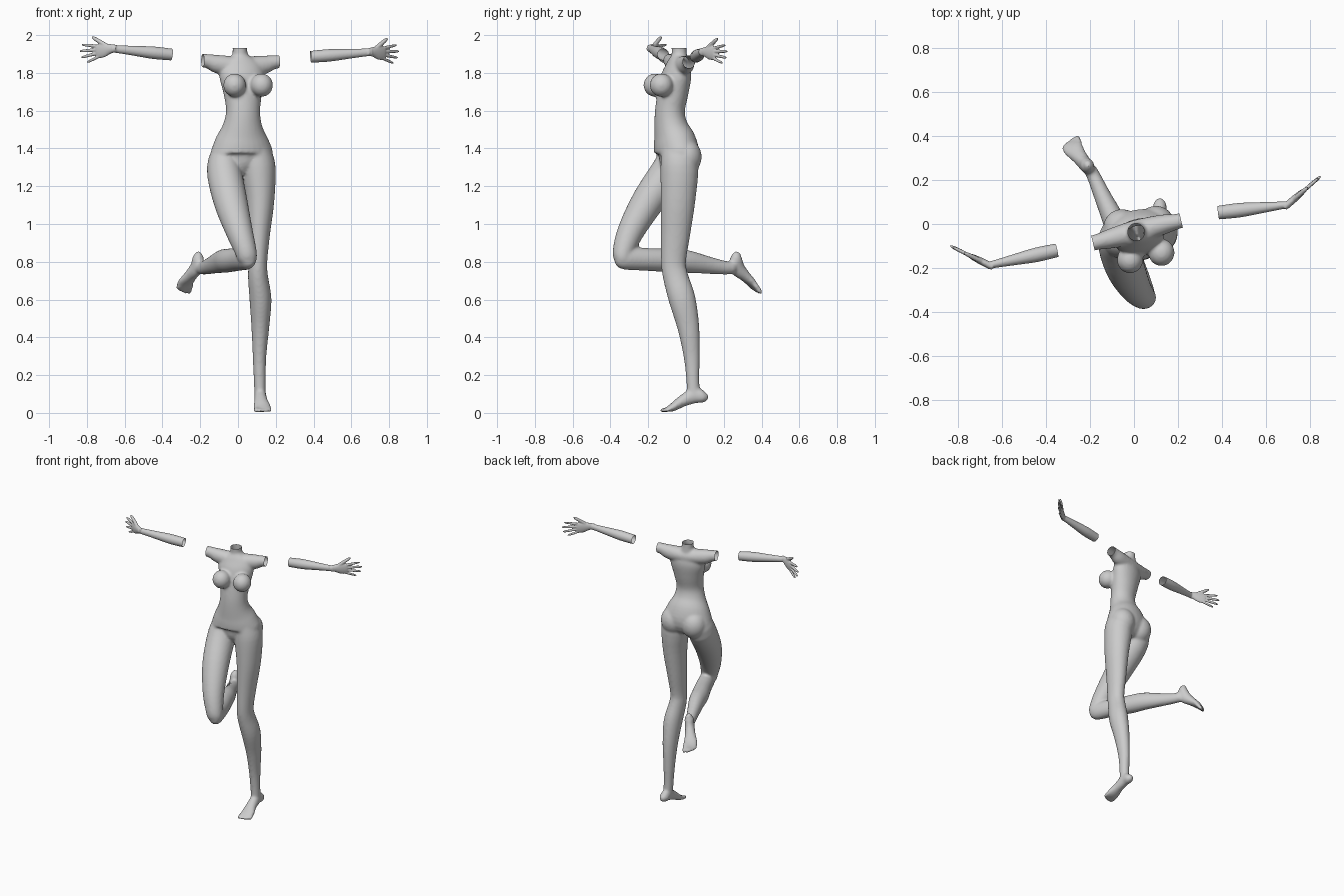
import bpy, bmesh, math
from mathutils import Vector, Matrix


def spline(pts, k=4):
    """Catmull-Rom through rows of (x, y, z, half width, half depth)."""
    out = []
    for i in range(len(pts) - 1):
        p = [pts[max(i - 1, 0)], pts[i], pts[i + 1], pts[min(i + 2, len(pts) - 1)]]
        for j in range(k):
            t = j / k
            out.append([0.5 * (2 * b + (c - a) * t + (2 * a - 5 * b + 4 * c - d) * t * t
                        + (3 * b - a - 3 * c + d) * t ** 3) for a, b, c, d in zip(*p)])
    return out + [list(pts[-1])]


def loft(bm, pts, side=(1, 0, 0), n=28):
    """Closed elliptical tube along a smooth path."""
    rows, side, rings = spline(pts), Vector(side), []
    pos = [Vector(r[:3]) for r in rows]
    for i, r in enumerate(rows):
        t = (pos[min(i + 1, len(pos) - 1)] - pos[max(i - 1, 0)]).normalized()
        s = (side - t * side.dot(t)).normalized()
        w = t.cross(s)
        rings.append([bm.verts.new(pos[i] + s * (math.cos(2 * math.pi * k / n) * r[3])
                      + w * (math.sin(2 * math.pi * k / n) * r[4])) for k in range(n)])
    faces = [bm.faces.new(rings[0]), bm.faces.new(rings[-1])]
    for a, b in zip(rings, rings[1:]):
        for k in range(n):
            faces.append(bm.faces.new((a[k], a[(k + 1) % n], b[(k + 1) % n], b[k])))
    bmesh.ops.recalc_face_normals(bm, faces=faces)


def ball(bm, c, r):
    m = Matrix.Translation(c) @ Matrix.Diagonal((*r, 1))
    bmesh.ops.create_uvsphere(bm, u_segments=28, v_segments=18, radius=1, matrix=m)


def digit(bm, a, b, r):
    """Finger or toe with a rounded tip."""
    a, b = Vector(a), Vector(b)
    side = (0.3, 0.2, 1) if abs((b - a).normalized().z) < 0.8 else (1, 0, 0)
    loft(bm, [(*a.lerp(b, t), r * s, r * s) for t, s in
              ((0, 1), (0.5, 1), (0.85, 0.85), (1, 0.4))], side, 12)


def finish(bm, name, voxel, smooth, cuts):
    """Fuse the volumes into one skin, then open the cut ends."""
    me = bpy.data.meshes.new(name)
    bm.to_mesh(me)
    bm.free()
    ob = bpy.data.objects.new(name, me)
    bpy.context.collection.objects.link(ob)
    m = ob.modifiers.new("fuse", 'REMESH')
    m.mode, m.voxel_size = 'VOXEL', voxel
    m = ob.modifiers.new("soften", 'SMOOTH')
    m.factor, m.iterations = 0.5, smooth
    bpy.context.view_layer.update()
    new = bpy.data.meshes.new_from_object(ob.evaluated_get(bpy.context.evaluated_depsgraph_get()))
    ob.modifiers.clear()
    ob.data = new
    bm = bmesh.new()
    bm.from_mesh(new)
    for co, no in cuts:
        co = Vector(co)
        fs = [f for f in bm.faces if (f.calc_center_median() - co).length < 0.08]
        geom = set(fs)
        for f in fs:
            geom.update(f.verts)
            geom.update(f.edges)
        bmesh.ops.bisect_plane(bm, geom=list(geom), plane_co=co, plane_no=no, clear_outer=True)
    for f in bm.faces:
        f.smooth = True
    bm.to_mesh(new)
    bm.free()


body = bmesh.new()
across = Vector((0.97, 0.25, 0))

# torso, turned slightly about z
loft(body, [(.02, -.09, 1.262, .02, .02), (.02, -.075, 1.30, .085, .07),
            (.02, -.05, 1.36, .165, .112), (.02, -.06, 1.44, .146, .11),
            (.024, -.08, 1.52, .106, .088), (.027, -.085, 1.60, .091, .078),
            (.025, -.068, 1.70, .105, .08), (.02, -.05, 1.79, .122, .075),
            (.015, -.042, 1.85, .10, .055), (.012, -.036, 1.885, .05, .043),
            (.01, -.036, 1.91, .039, .04), (.01, -.038, 1.96, .04, .041)], across)
# shoulders with upper arm stubs
loft(body, [(-.215, -.093, 1.867, .034, .034), (-.16, -.08, 1.862, .038, .037),
            (-.10, -.065, 1.845, .05, .046), (.015, -.035, 1.835, .05, .055),
            (.13, -.003, 1.842, .05, .046), (.19, .01, 1.857, .037, .036),
            (.245, .023, 1.86, .034, .034)], (0, 0, 1))
# chest and seat fullness
for c in ((-.018, -.163, 1.735), (.125, -.13, 1.735)):
    ball(body, c, (.06, .062, .062))
for c in ((-.055, -.015, 1.355), (.10, .0, 1.355)):
    ball(body, c, (.085, .083, .095))

# standing leg
loft(body, [(.10, -.05, 1.42, .06, .08), (.108, -.035, 1.31, .09, .10),
            (.117, -.042, 1.13, .076, .092), (.11, -.055, .95, .06, .078),
            (.105, -.066, .80, .05, .066), (.106, -.055, .72, .053, .067),
            (.119, -.02, .60, .058, .071), (.118, .013, .45, .047, .058),
            (.114, .03, .30, .036, .043), (.115, .036, .18, .032, .035),
            (.117, .04, .09, .03, .035)])
# standing foot
loft(body, [(.118, .118, .085, .012, .014), (.118, .09, .085, .03, .032),
            (.118, .045, .092, .031, .042), (.122, -.02, .062, .036, .031),
            (.128, -.07, .03, .048, .022), (.13, -.10, .019, .045, .013)])
for i, (y, r) in enumerate(((-.137, .014), (-.137, .011), (-.13, .011), (-.122, .010), (-.11, .010))):
    x = (.095, .117, .135, .152, .168)[i]
    digit(body, (x, -.08, .022), (x + .003, y, .010), r)

# raised leg: thigh forward, shin folded back
loft(body, [(-.06, -.05, 1.42, .06, .08), (-.075, -.075, 1.30, .09, .098),
            (-.042, -.195, 1.13, .09, .088), (.004, -.288, .97, .073, .072),
            (.04, -.33, .86, .058, .058), (.05, -.335, .81, .05, .045),
            (.05, -.33, .785, .028, .025)])
loft(body, [(.062, -.37, .825, .028, .035), (.05, -.33, .82, .048, .06),
            (.0, -.2, .812, .055, .06), (-.05, -.09, .807, .058, .063),
            (-.085, 0, .802, .053, .061), (-.14, .12, .782, .04, .046),
            (-.18, .21, .768, .032, .036), (-.20, .25, .77, .03, .034)], (.92, .39, 0))
# raised foot
foot_side = Vector((.91, .41, 0))
loft(body, [(-.212, .275, .852, .012, .014), (-.211, .266, .82, .03, .032),
            (-.22, .27, .77, .031, .042), (-.25, .308, .728, .036, .03),
            (-.278, .345, .69, .047, .021), (-.287, .367, .66, .044, .013)], foot_side)
for i, (l, r) in enumerate(((1, .014), (1, .011), (.85, .011), (.7, .010), (.5, .010))):
    a = Vector((-.281, .352, .678)) + foot_side * (.035, .013, -.005, -.022, -.038)[i]
    digit(body, a, a + Vector((-.012, .034, -.047)) * l, r)

finish(body, "body", .008, 8, [((.01, -.037, 1.932), (0, 0, 1)),
                              ((-.187, -.087, 1.866), (-.97, -.23, 0)),
                              ((.215, .016, 1.858), (.97, .23, 0))])


def arm(name, elbow, wrist, d):
    """Detached forearm with a spread hand, thumb up."""
    bm = bmesh.new()
    e, w, d = Vector(elbow), Vector(wrist), Vector(d).normalized()
    ax = (w - e).normalized()
    u = (Vector((0, 0, 1)) - d * d.z).normalized()
    loft(bm, [(*(e + (w - e) * t), a, b) for t, a, b in
              ((-.1, .03, .03), (0, .031, .031), (.3, .033, .033), (.6, .027, .026),
               (.9, .021, .018), (1.03, .021, .016))], (0, 0, 1))
    # palm
    loft(bm, [(*(w + d * l + u * h), a, b) for l, h, a, b in
              ((-.02, 0, .018, .014), (.02, .002, .026, .016), (.06, 0, .038, .015),
               (.095, -.002, .036, .011), (.105, -.002, .03, .006))], (0, 0, 1))
    # fingers, then thumb
    for l0, h0, l1, h1, r in ((.085, .024, .183, .045, .0085), (.09, .007, .20, .012, .009),
                              (.088, -.011, .195, -.022, .0085), (.078, -.027, .165, -.052, .008),
                              (.025, .012, .118, .078, .0115)):
        digit(bm, w + d * l0 + u * h0, w + d * l1 + u * h1, r)
    finish(bm, name, .004, 4, [(e, -ax)])


arm("right_forearm", (-.352, -.12, 1.897), (-.66, -.188, 1.928), (-.18, .09, -.026))
arm("left_forearm", (.385, .052, 1.885), (.70, .088, 1.91), (.145, .125, -.008))
